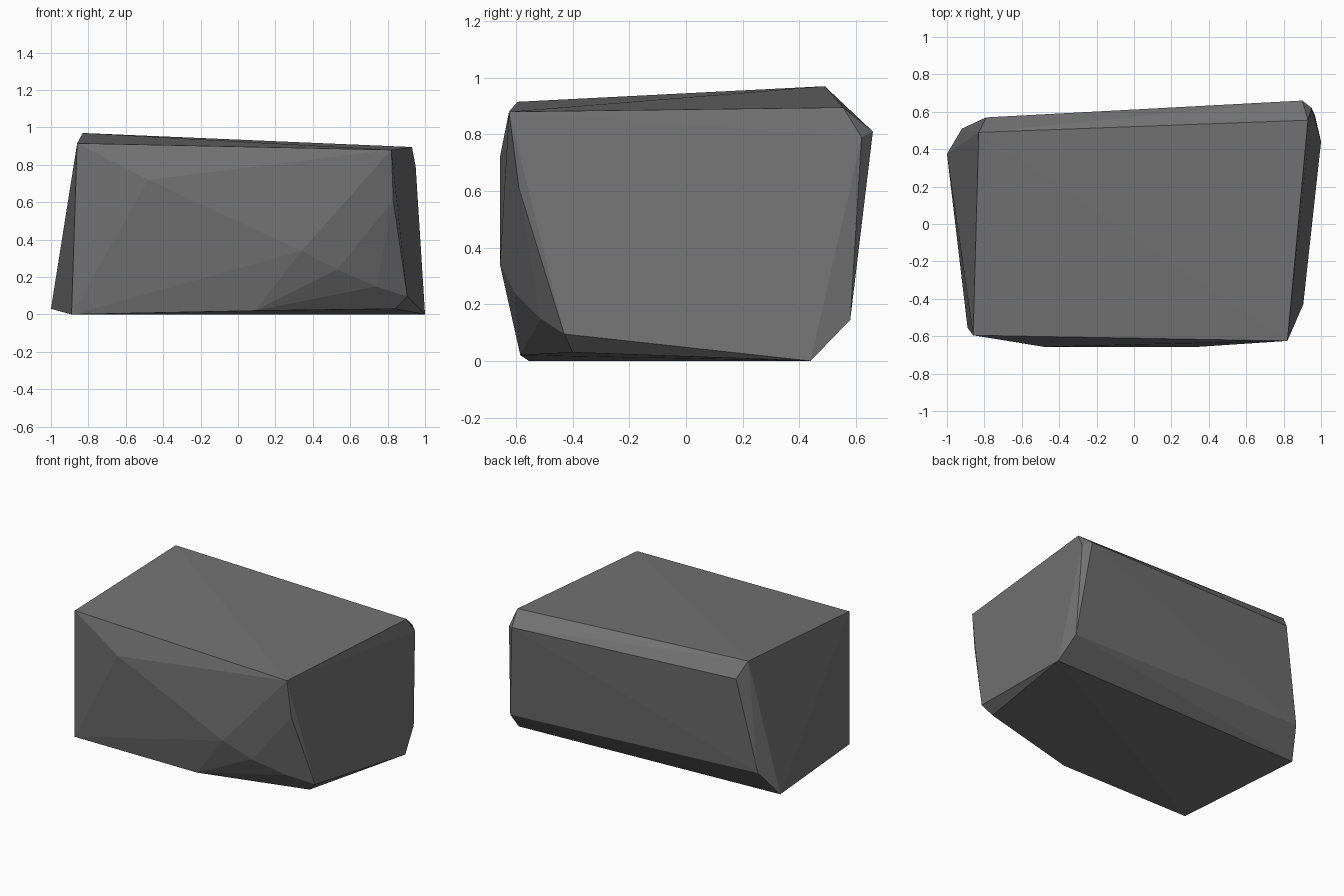
import bpy, bmesh

# Corner points of the faceted boulder, grouped by region
top = [(-0.86, -0.595, 0.915), (0.82, -0.625, 0.88),
       (0.93, 0.555, 0.895), (-0.83, 0.49, 0.97)]
back = [(-0.79, 0.57, 0.863), (0.90, 0.66, 0.81), (0.95, 0.62, 0.79),
        (0.968, 0.58, 0.145), (-0.92, 0.51, 0.21)]
front = [(-0.48, -0.657, 0.72), (0.34, -0.657, 0.34), (0.53, -0.605, 0.24),
         (0.74, -0.515, 0.15), (0.83, -0.59, 0.61), (0.905, -0.43, 0.095)]
base = [(-0.89, -0.555, 0.0), (0.09, -0.585, 0.02), (0.84, -0.40, 0.03),
        (1.0, 0.44, 0.0), (-1.0, 0.375, 0.03)]

# Boulder: convex hull around the corners, near-flat triangles merged
bm = bmesh.new()
for p in top + back + front + base:
    bm.verts.new(p)
bmesh.ops.convex_hull(bm, input=bm.verts[:])
bmesh.ops.dissolve_limit(bm, angle_limit=0.03, verts=bm.verts[:], edges=bm.edges[:])
bmesh.ops.recalc_face_normals(bm, faces=bm.faces[:])
mesh = bpy.data.meshes.new("boulder")
bm.to_mesh(mesh)
bm.free()

# Single stone colour
stone = bpy.data.materials.new("stone grey")
stone.diffuse_color = (0.17, 0.17, 0.17, 1)
mesh.materials.append(stone)
boulder = bpy.data.objects.new("boulder", mesh)
bpy.context.collection.objects.link(boulder)
